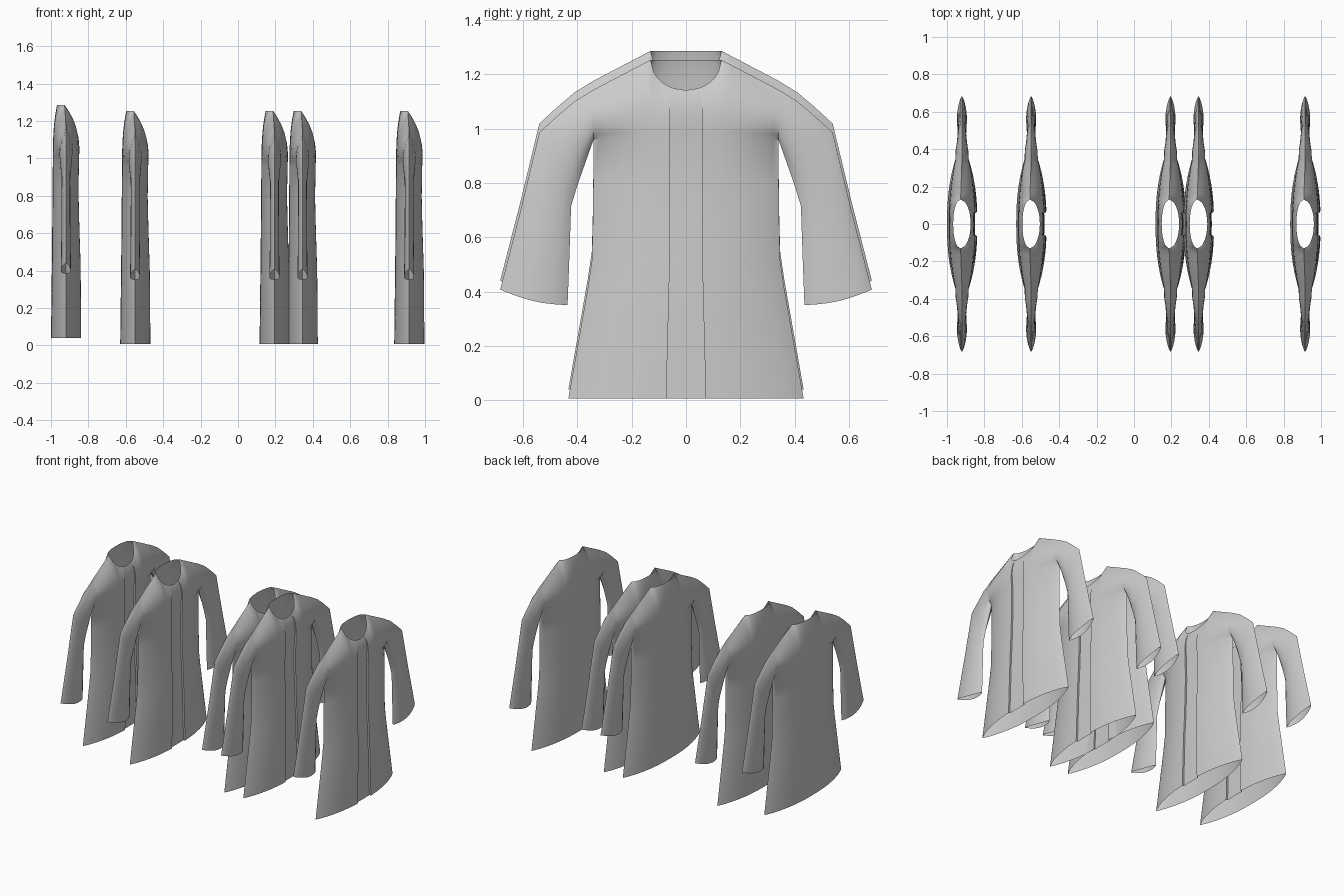
import bpy, bmesh, math

if "Cube" in bpy.data.objects:
    bpy.data.objects.remove(bpy.data.objects["Cube"])

ARMPIT = 0.965
LOW_ROWS = [0.012, 0.15, 0.3, 0.42, 0.52, 0.65, 0.8, ARMPIT]   # heights below the armpit
YOKE_ROWS = [0.1, 0.22, 0.36, 0.5, 0.64, 0.77, 0.88, 0.95, 1]  # fractions armpit -> shoulder
COLS = [0, 0.07, 0.14, 0.21, 0.25, 0.29, 0.4, 0.55, 0.7, 0.85, 0.94, 1]


def interp(table, v):
    """Piecewise linear lookup in a list of (key, value)."""
    for (a, fa), (b, fb) in zip(table, table[1:]):
        if v <= b:
            return fa + (fb - fa) * max(0, (v - a) / (b - a))
    return table[-1][1]


WIDTH = [(0, 0.435), (0.5, 0.347), (0.7, 0.342), (ARMPIT, 0.34)]
FRONT = [(0, 0.083), (0.4, 0.08), (0.6, 0.073), (0.85, 0.067), (1.1, 0.076)]
BACK = [(0, 0.08), (0.5, 0.074), (1.1, 0.069)]
PLACKET = [(0, 0.073), (0.5, 0.06), (1.11, 0.058), (1.145, 0.045)]


def body_point(row, k, side, recess):
    """Point on the coat body; side +1 is the front panel, -1 the back."""
    low = row < 0
    t = 0 if low else row
    z = -row if low else ARMPIT + (1.145 - ARMPIT) * t
    w, p = interp(WIDTH, z), interp(PLACKET, z)
    y = 0 if k is None else math.copysign(p + (w - p) * abs(k), k)
    u = min(1, abs(y) / w)
    d = interp(FRONT if side > 0 else BACK, z)
    if recess and side > 0:
        d -= 0.012 * (1 - 0.7 * t)
    s = 0.55 * math.sin(math.pi * t) ** 0.6 if 0 < t < 1 else 0
    x = side * d * (s + (1 - s) * (1 - u ** 2.3) ** 0.9)
    if low:
        return x, y, z
    # shoulder ridge and neckline
    n = math.sqrt(max(0, 1 - (y / 0.13) ** 2)) if abs(y) < 0.13 else 0
    top = interp([(0, 1.258), (0.13, 1.258), (0.34, 1.148)], abs(y))
    if side > 0:
        top -= 0.112 * n
    xt = side * 0.047 * n - 0.012 * (1 - n) * (1 - u)
    f = t ** 3
    return x * (1 - f) + xt * f, y, ARMPIT + (top - ARMPIT) * t


def skin(bm, grid):
    """Join a grid of vertices with quads."""
    for a, b in zip(grid, grid[1:]):
        for i in range(len(a) - 1):
            bm.faces.new((a[i], a[i + 1], b[i + 1], b[i]))


def coat_mesh():
    bm = bmesh.new()
    rows = [-z for z in LOW_ROWS] + YOKE_ROWS
    eps = 1e-9
    cols = [(-max(k, eps), False) for k in reversed(COLS)] + [(-eps, True), (None, True), (eps, True)]
    cols += [(max(k, eps), False) for k in COLS]
    # front and back panels
    for side in (1, -1):
        skin(bm, [[bm.verts.new(body_point(r, k, side, rec)) for k, rec in cols] for r in rows])
    # sleeves: inner point, outer point, half thickness, sag of the cuff
    sections = [((0.372, 0.875), (0.41, 1.105), 0.034, 0),
                ((0.4, 0.795), (0.475, 1.05), 0.027, 0),
                ((0.423, 0.72), (0.54, 0.99), 0.023, 0),
                ((0.429, 0.54), (0.61, 0.7), 0.024, 0.01),
                ((0.436, 0.355), (0.684, 0.412), 0.027, 0.014)]
    fr = [0] + YOKE_ROWS
    for m in (1, -1):
        for side in (1, -1):
            grid = [[bm.verts.new(body_point(r if r else -ARMPIT, m, side, False)) for r in fr]]
            for (y0, z0), (y1, z1), d, sag in sections:
                grid.append([bm.verts.new((side * d * math.sin(math.pi * t) ** 0.7 if 0 < t < 1 else 0,
                                           m * (y0 + (y1 - y0) * t),
                                           z0 + (z1 - z0) * t - sag * math.sin(math.pi * t)))
                             for t in fr])
            skin(bm, grid)
    bmesh.ops.remove_doubles(bm, verts=bm.verts[:], dist=0.0004)
    bmesh.ops.recalc_face_normals(bm, faces=bm.faces[:])
    me = bpy.data.meshes.new("coat")
    bm.to_mesh(me)
    bm.free()
    return me


# row of hanging coats sharing one mesh
mesh = coat_mesh()
for i, (x, z) in enumerate([(-0.92, 0.033), (-0.55, 0), (0.195, 0), (0.345, 0), (0.915, 0)]):
    coat = bpy.data.objects.new("coat_%d" % (i + 1), mesh)
    coat.location = (x, 0, z - 0.012 + 0.008)
    bpy.context.collection.objects.link(coat)
bpy.context.view_layer.objects.active = coat
coat.select_set(True)
bpy.ops.object.shade_smooth_by_angle(angle=math.radians(40))
